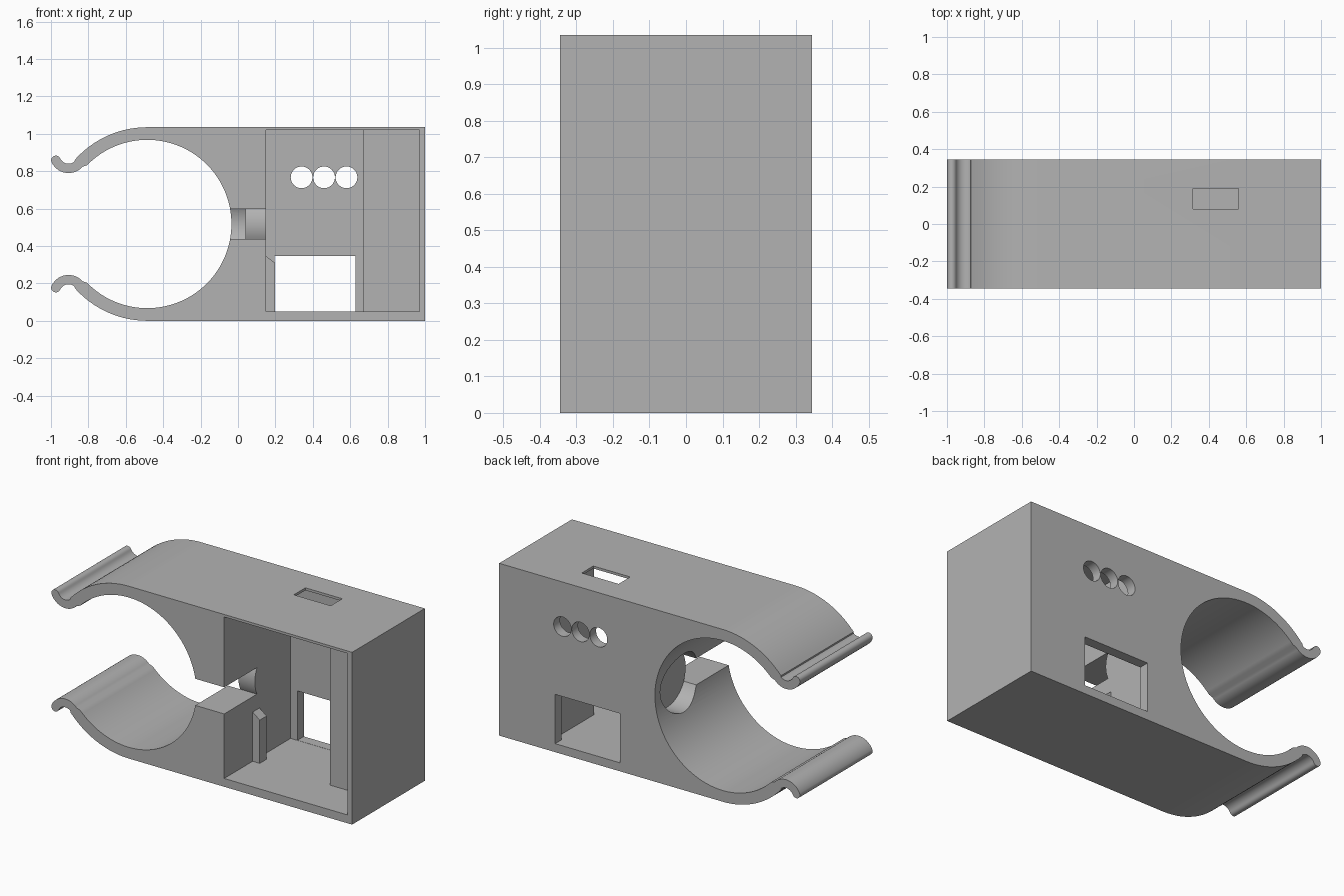
import bpy, bmesh
from math import cos, sin, radians, asin, degrees
from mathutils import Vector

cube = bpy.data.objects.get("Cube")
if cube:
    bpy.data.objects.remove(cube, do_unlink=True)

grey = bpy.data.materials.new("matte_grey")
grey.use_nodes = True
grey.diffuse_color = (0.45, 0.45, 0.45, 1)
grey.node_tree.nodes["Principled BSDF"].inputs["Base Color"].default_value = (0.45, 0.45, 0.45, 1)

HALF_Y, HEIGHT = 0.345, 1.035
MID = HEIGHT / 2


def arc(cx, cy, r, start, end, steps):
    """Points along an arc, angles in degrees."""
    angles = [radians(start + (end - start) * i / steps) for i in range(steps + 1)]
    return [(cx + r * cos(a), cy + r * sin(a)) for a in angles]


def prism(name, points, axis, low, high):
    """Extrude a 2D outline along x (outline y,z), y (outline x,z) or z (outline x,y)."""
    place = {"x": lambda u, v: (low, u, v),
             "y": lambda u, v: (u, low, v),
             "z": lambda u, v: (u, v, low)}[axis]
    step = Vector([(high - low) if a == axis else 0 for a in "xyz"])
    bm = bmesh.new()
    face = bm.faces.new([bm.verts.new(place(u, v)) for u, v in points])
    made = bmesh.ops.extrude_face_region(bm, geom=[face])["geom"]
    bmesh.ops.translate(bm, vec=step, verts=[g for g in made if isinstance(g, bmesh.types.BMVert)])
    bmesh.ops.recalc_face_normals(bm, faces=bm.faces)
    mesh = bpy.data.meshes.new(name)
    bm.to_mesh(mesh)
    bm.free()
    mesh.materials.append(grey)
    obj = bpy.data.objects.new(name, mesh)
    bpy.context.collection.objects.link(obj)
    return obj


def rect(u0, u1, v0, v1):
    return [(u0, v0), (u1, v0), (u1, v1), (u0, v1)]


# Body outline: upper half with clip arm and curled lip, then mirrored below
ring_x, ring_r, outer_r = -0.485, 0.45, MID
join, tip = 138.5, -155
lip_x = ring_x + 0.562 * cos(radians(join))
lip_z = MID + 0.562 * sin(radians(join))
end_x = lip_x + 0.075 * cos(radians(tip))
end_z = lip_z + 0.075 * sin(radians(tip))
upper = [(1, HEIGHT)]
upper += arc(ring_x, MID, outer_r, 90, join, 20)
upper += arc(lip_x, lip_z, 0.05, join - 180, tip, 14)[1:]
upper += arc(end_x, end_z, 0.025, tip + 180, tip + 360, 12)[1:-1]
upper += arc(lip_x, lip_z, 0.1, tip, join - 180, 14)
upper += arc(ring_x, MID, ring_r, join, 0, 50)[1:]
lower = [(x, HEIGHT - z) for x, z in reversed(upper[:-1])]
body = prism("clip_body", upper + lower, "y", -HALF_Y, HALF_Y)

# Round seat beside the ring, and the front slot that wraps its wall
seat_y, seat_r, slot_h = 0.12, 0.175, 0.08
bend = degrees(asin(slot_h / seat_r))
slot = [(-0.4, MID + slot_h), (-0.4, MID - slot_h)]
slot += arc(seat_y, MID, seat_r - 0.001, 180 + bend, 180 - bend, 16)

# Stepped pocket, open at the front
pocket = [(0.15, -0.4), (0.97, -0.4), (0.97, -0.085),
          (0.67, -0.085), (0.67, 0.285), (0.15, 0.285)]

cutters = [
    prism("pocket_cutter", pocket, "z", 0.05, 1.02),
    prism("seat_cutter", arc(seat_y, MID, seat_r, 0, 354.375, 63), "x", -0.2, 0.04),
    prism("slot_cutter", slot, "x", -0.2, 0.2),
    prism("window_cutter", rect(0.196, 0.628, 0.051, 0.347), "y", 0.2, 0.4),
    prism("top_slot_cutter", rect(0.315, 0.56, 0.08, 0.19), "z", 0.95, 1.1),
]
for i in range(3):
    hole = arc(0.34 + 0.12 * i, 0.767, 0.058, 0, 352.5, 47)
    cutters.append(prism("round_hole_cutter", hole, "y", 0.2, 0.4))

bpy.context.view_layer.objects.active = body
for cutter in cutters:
    cutter.hide_render = True
    mod = body.modifiers.new("cut", "BOOLEAN")
    mod.operation = "DIFFERENCE"
    mod.solver = "EXACT"
    mod.object = cutter
    bpy.ops.object.modifier_apply(modifier=mod.name)
for cutter in cutters:
    bpy.data.objects.remove(cutter, do_unlink=True)

# Small retaining post with sloped top on the pocket wall
prism("retaining_post", [(0.148, 0.048), (0.197, 0.048), (0.197, 0.31), (0.148, 0.347)],
      "y", -0.075, -0.01)

bpy.ops.object.select_all(action="DESELECT")
body.select_set(True)
bpy.ops.object.shade_smooth_by_angle(angle=radians(30))
